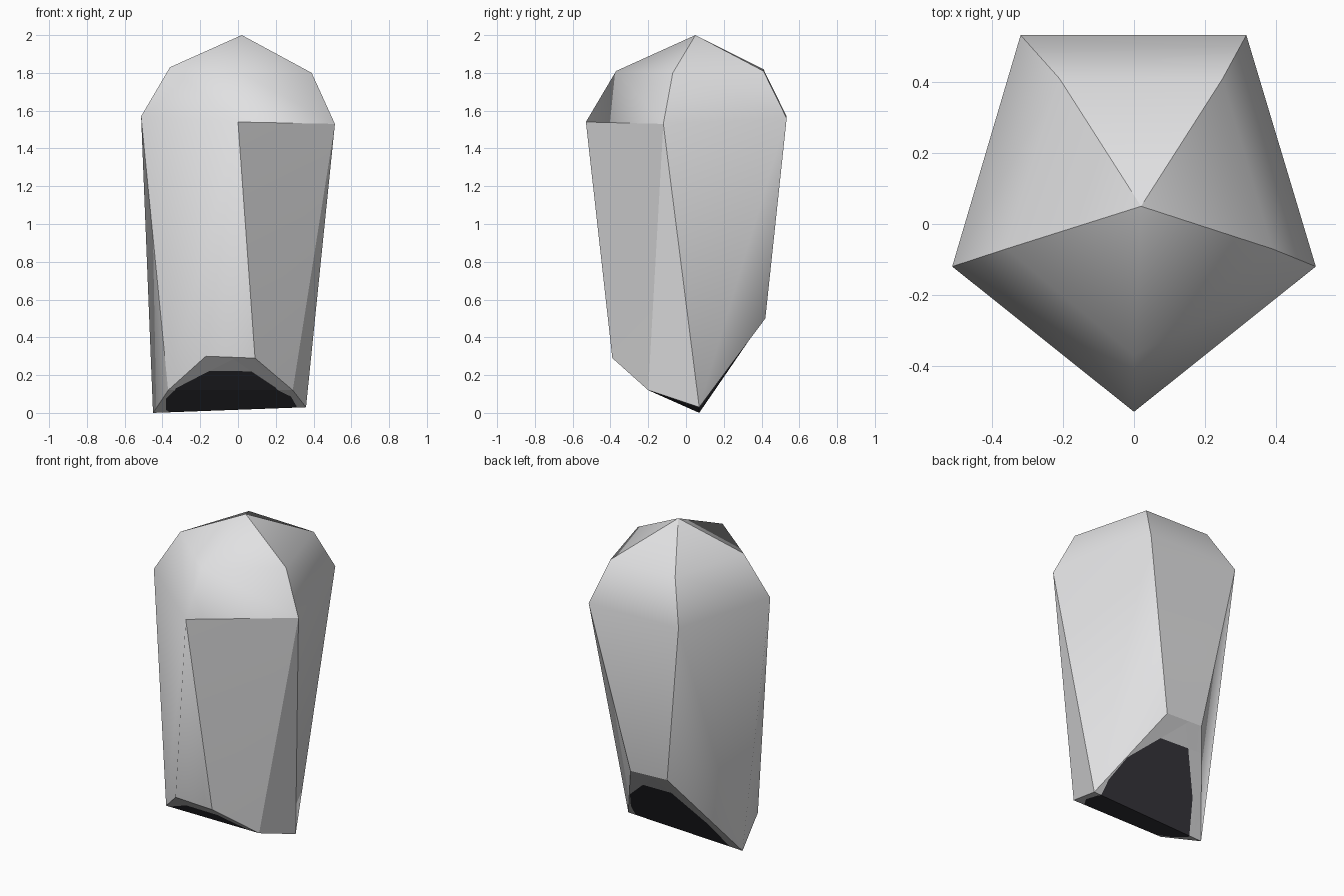
import bpy, bmesh
from mathutils import Vector

if "Cube" in bpy.data.objects:
    bpy.data.objects.remove(bpy.data.objects["Cube"])


def material(name, rgb):
    m = bpy.data.materials.new(name)
    m.diffuse_color = (*rgb, 1)
    m.use_nodes = True
    m.node_tree.nodes["Principled BSDF"].inputs["Base Color"].default_value = m.diffuse_color
    return m


def finish(bm, name, materials):
    mesh = bpy.data.meshes.new(name)
    bm.to_mesh(mesh)
    bm.free()
    for m in materials:
        mesh.materials.append(m)
    bpy.context.collection.objects.link(bpy.data.objects.new(name, mesh))


grey = material("pale grey", (0.75, 0.75, 0.76))
black = material("near black", (0.042, 0.041, 0.05))

FOOT = [(-0.17, -0.39, 0.30), (0.09, -0.39, 0.29), (0.29, -0.20, 0.12),
        (0.36, 0.07, 0.03), (0.10, 0.42, 0.50), (-0.16, 0.42, 0.51),
        (-0.45, 0.07, 0.0), (-0.37, -0.20, 0.12)]

# --- Pillar: five corners, counter-clockwise: front, right, back right, back left, left
bm = bmesh.new()


def verts(points):
    return [bm.verts.new(p) for p in points]


apex = bm.verts.new((0.02, 0.05, 2.0))
shoulder = verts([(0, -0.37, 1.81), (0.39, -0.07, 1.80), (0.25, 0.41, 1.81),
                  (-0.21, 0.41, 1.82), (-0.36, -0.07, 1.83)])
waist = verts([(0, -0.53, 1.54), (0.513, -0.12, 1.53), (0.317, 0.533, 1.56),
               (-0.32, 0.533, 1.57), (-0.513, -0.12, 1.57)])
foot = verts(FOOT)
# Feet belonging to each corner: some corners split in two at the bottom
feet = [foot[0:2], foot[2:4], foot[4:5], foot[5:6], foot[6:8]]

for i in range(5):
    j = (i + 1) % 5
    a, b, c, d = waist[i], feet[i][-1], feet[j][0], waist[j]
    # Pointed cap and sloping shoulder
    bm.faces.new((apex, shoulder[i], shoulder[j]))
    bm.faces.new((shoulder[i], a, d, shoulder[j]))
    # Long side panel, split along its outward-bulging diagonal
    for tri in (((a, b, c), (a, c, d)) if i == 3 else ((a, b, d), (b, c, d))):
        bm.faces.new(tri)
    # Narrow chamfer where the corner splits
    if len(feet[i]) == 2:
        bm.faces.new((a, feet[i][0], feet[i][1]))
for f in bm.faces:
    f.smooth = True

# Hard corners; the upper front corner and some chamfer edges stay soft
for i in range(5):
    if i:
        bm.edges.get((apex, shoulder[i])).smooth = False
        bm.edges.get((shoulder[i], waist[i])).smooth = False
    for v in (feet[i] if i == 1 else feet[i][-1:]):
        bm.edges.get((waist[i], v)).smooth = False
bm.edges.get((waist[0], waist[1])).smooth = False
finish(bm, "stone_pillar", [grey])

# --- Underside: three sloping planes with a rounded dark patch cut into them
PATCH = [(-0.15, -0.31), (0.07, -0.31), (0.20, -0.215), (0.28, -0.10), (0.31, 0.05),
         (0.30, 0.13), (0.24, 0.225), (0.075, 0.33), (-0.13, 0.335), (-0.285, 0.19),
         (-0.38, 0.04), (-0.38, -0.10), (-0.33, -0.21)]
bm = bmesh.new()
foot = verts(FOOT)
for q in ((7, 2, 1, 0), (6, 3, 2, 7), (5, 4, 3, 6)):
    bm.faces.new([foot[k] for k in q])

cuts = []
for p, q in zip(PATCH, PATCH[1:] + PATCH[:1]):
    co = Vector((*p, 0))
    no = Vector((q[1] - p[1], p[0] - q[0], 0)).normalized()
    cuts.append((co, no))
    bmesh.ops.bisect_plane(bm, geom=bm.verts[:] + bm.edges[:] + bm.faces[:],
                           plane_co=co, plane_no=no)
for f in bm.faces:
    mid = f.calc_center_median()
    f.material_index = int(all((mid - co).dot(no) < 0 for co, no in cuts))
finish(bm, "underside", [grey, black])
